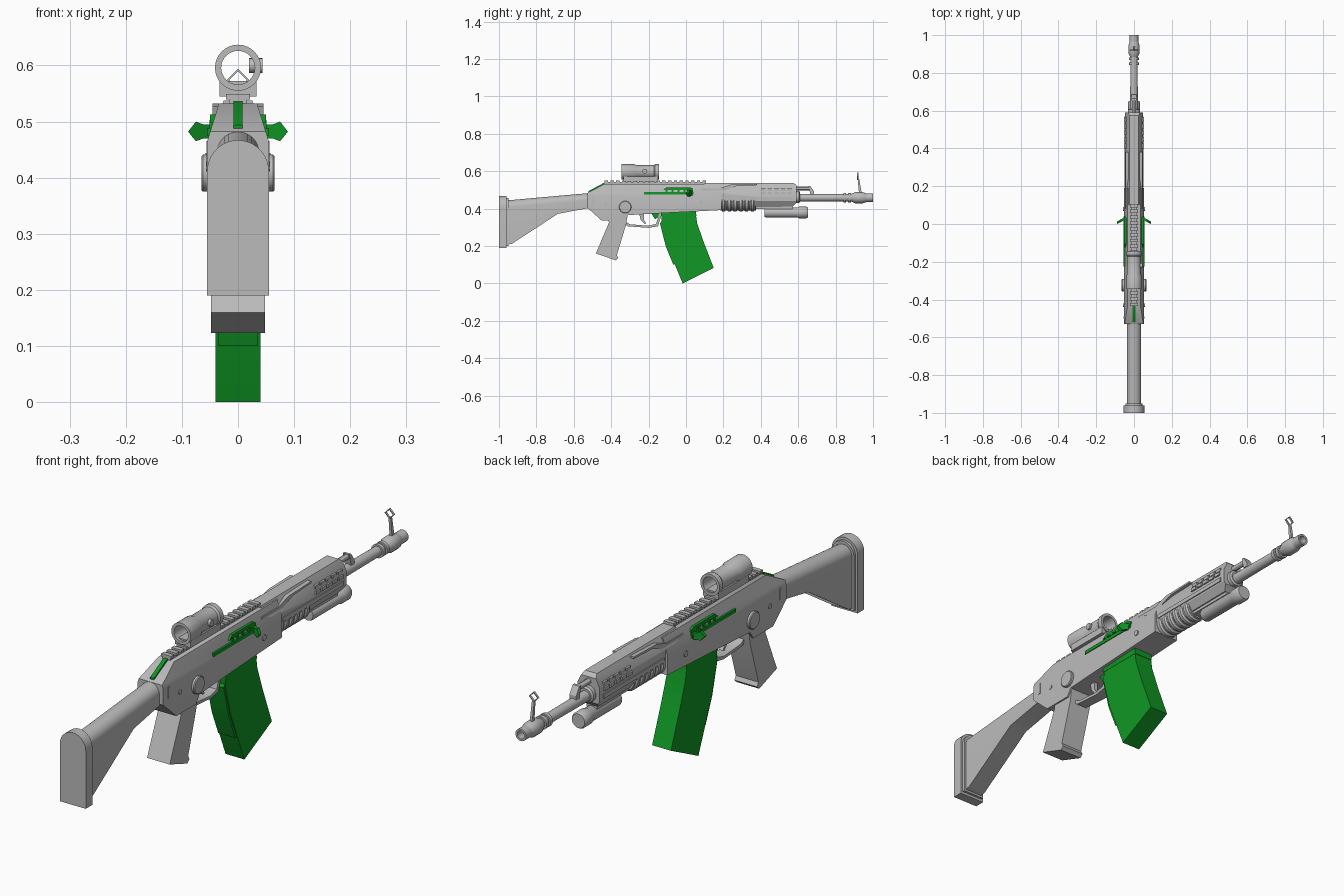
import bpy, bmesh, math
from mathutils import Vector


def material(name, rgb):
    m = bpy.data.materials.new(name)
    m.diffuse_color = (*rgb, 1)
    return m


GREY = material("grey", (0.5, 0.5, 0.5))
GREEN = material("green", (0.005, 0.31, 0.018))


def finish(name, bm, mat=GREY):
    bmesh.ops.recalc_face_normals(bm, faces=bm.faces)
    me = bpy.data.meshes.new(name)
    bm.to_mesh(me)
    bm.free()
    ob = bpy.data.objects.new(name, me)
    bpy.context.collection.objects.link(ob)
    me.materials.append(mat)
    return ob


def loft(name, rings, mat=GREY, closed=False):
    """Skin a list of equal point rings; cap the ends, or join last to first."""
    bm = bmesh.new()
    vs = [[bm.verts.new(p) for p in r] for r in rings]
    n = len(vs[0])
    for k in range(len(vs) if closed else len(vs) - 1):
        a, b = vs[k], vs[(k + 1) % len(vs)]
        for i in range(n):
            j = (i + 1) % n
            bm.faces.new((a[i], a[j], b[j], b[i]))
    if not closed:
        bm.faces.new(vs[0])
        bm.faces.new(vs[-1])
    return finish(name, bm, mat)


def prism(name, pts, x0, x1, mat=GREY):
    """Side profile of (y, z) points, extruded across x."""
    return loft(name, [[(x, y, z) for y, z in pts] for x in (x0, x1)], mat)


def box(name, x0, x1, y0, y1, z0, z1, mat=GREY):
    return prism(name, [(y0, z0), (y1, z0), (y1, z1), (y0, z1)], x0, x1, mat)


def lathe(name, prof, centre, segs=24, axis="y", mat=GREY, closed=False):
    """Revolve (distance, radius) pairs about an axis through centre."""
    rings = []
    for d, r in prof:
        ring = []
        for i in range(segs):
            t = math.tau * i / segs
            u, v = r * math.cos(t), r * math.sin(t)
            off = Vector((u, d, v)) if axis == "y" else Vector((d, u, v))
            ring.append(Vector(centre) + off)
        rings.append(ring)
    return loft(name, rings, mat, closed)


def trim(ob, co, no):
    """Slice away everything beyond a plane and close the cut."""
    bm = bmesh.new()
    bm.from_mesh(ob.data)
    bmesh.ops.bisect_plane(bm, geom=bm.verts[:] + bm.edges[:] + bm.faces[:],
                           plane_co=co, plane_no=no, clear_outer=True)
    bmesh.ops.holes_fill(bm, edges=[e for e in bm.edges if e.is_boundary], sides=0)
    bmesh.ops.recalc_face_normals(bm, faces=bm.faces)
    bm.to_mesh(ob.data)
    bm.free()


def arch(y, w, top, bottom, n=14):
    pts = [(-w, y, bottom), (w, y, bottom)]
    for i in range(n + 1):
        t = math.pi * i / n
        pts.append((w * math.cos(t), y, top - w + w * math.sin(t)))
    return pts


# Stock and butt pad
loft("stock", [arch(-0.965, 0.038, 0.443, 0.205), arch(-0.93, 0.038, 0.446, 0.212),
               arch(-0.685, 0.038, 0.468, 0.372), arch(-0.48, 0.038, 0.486, 0.41)])
loft("butt_pad", [arch(-1.0, 0.055, 0.467, 0.19), arch(-0.96, 0.055, 0.467, 0.19)])
loft("butt_pad_step", [arch(-0.962, 0.046, 0.456, 0.2), arch(-0.95, 0.046, 0.456, 0.2)])

# Receiver with sloping upper flanks
receiver = prism("receiver", [(-0.53, 0.407), (-0.45, 0.335), (-0.33, 0.335), (-0.31, 0.365),
                              (-0.14, 0.375), (0.19, 0.392), (0.19, 0.532), (-0.435, 0.532),
                              (-0.53, 0.482)], -0.054, 0.054)
for s in (-1, 1):
    trim(receiver, (s * 0.054, 0, 0.468), (s * 0.064, 0, 0.02))

# Pistol grip
grip = prism("pistol_grip", [(-0.43, 0.38), (-0.412, 0.325), (-0.482, 0.16), (-0.375, 0.123),
                             (-0.362, 0.135), (-0.37, 0.15), (-0.32, 0.315), (-0.31, 0.38)],
             -0.048, 0.048)

# Trigger guard and triggers
prism("trigger_guard", [(-0.33, 0.32), (-0.31, 0.305), (-0.2, 0.297), (-0.15, 0.305), (-0.125, 0.385),
                        (-0.14, 0.385), (-0.16, 0.318), (-0.2, 0.308), (-0.3, 0.316), (-0.33, 0.335)],
      -0.022, 0.022)
prism("trigger", [(-0.25, 0.37), (-0.225, 0.37), (-0.225, 0.34), (-0.212, 0.32), (-0.222, 0.318),
                  (-0.242, 0.34)], -0.008, 0.008)
prism("magazine_release", [(-0.19, 0.38), (-0.13, 0.38), (-0.14, 0.36), (-0.165, 0.343)],
      -0.014, 0.014, GREEN)

# Curved magazine with a rear spine and slim side seams
prism("magazine", [(-0.13, 0.4), (-0.132, 0.32), (-0.1, 0.2), (-0.018, 0.0), (0.148, 0.083),
                   (0.095, 0.22), (0.06, 0.32), (0.048, 0.4)], -0.04, 0.04, GREEN)
prism("magazine_spine", [(-0.125, 0.34), (-0.139, 0.32), (-0.108, 0.198), (-0.068, 0.1),
                         (-0.055, 0.105), (-0.09, 0.2)], -0.036, 0.036, GREEN)
prism("magazine_collar", [(-0.134, 0.385), (-0.134, 0.36), (0.056, 0.36), (0.052, 0.39)],
      -0.041, 0.041, GREEN)

# Upper handguard
handguard = prism("handguard", [(0.18, 0.408), (0.57, 0.41), (0.59, 0.43), (0.59, 0.525),
                                (0.575, 0.538), (0.1, 0.538), (0.1, 0.5), (0.18, 0.48)],
                  -0.047, 0.047)
for s in (-1, 1):
    trim(handguard, (s * 0.047, 0, 0.493), (s * 0.045, 0, 0.022))
    trim(handguard, (s * 0.047, 0, 0.44), (s * 0.03, 0, -0.02))

# Lower ribbed grip
lathe("foregrip_core", [(0.185, 0.043), (0.375, 0.043)], (0, 0, 0.434))
for i in range(6):
    y = 0.188 + i * 0.031
    lathe("foregrip_rib", [(y, 0.044), (y + 0.006, 0.05), (y + 0.019, 0.05), (y + 0.025, 0.044)],
          (0, 0, 0.434))
box("lower_rail", -0.022, 0.022, 0.37, 0.57, 0.398, 0.42)

# Details that occur on both sides
for s in (-1, 1):
    # pivot disc and pins
    lathe("pivot_disc", [(s * 0.05, 0.033), (s * 0.062, 0.033), (s * 0.065, 0.03)],
          (0, -0.325, 0.408), 24, "x")
    lathe("receiver_pin", [(s * 0.05, 0.011), (s * 0.058, 0.011)], (0, 0.08, 0.433), 16, "x")
    lathe("rear_pin", [(s * 0.05, 0.009), (s * 0.057, 0.009)], (0, -0.43, 0.42), 12, "x")
    box("receiver_rib", s * 0.05, s * 0.056, -0.5, -0.49, 0.42, 0.465)
    # handguard vents in two rows
    for i in range(5):
        y = 0.4 + i * 0.035
        box("vent_lower", s * 0.04, s * 0.053, y, y + 0.026, 0.475, 0.488)
        box("vent_upper", s * 0.03, s * 0.048, y, y + 0.026, 0.494, 0.507)
    # tapered cheek panel
    prism("cheek_panel", [(0.08, 0.5), (0.12, 0.49), (0.2, 0.493), (0.27, 0.52), (0.38, 0.525),
                          (0.38, 0.532), (0.24, 0.528), (0.18, 0.508), (0.08, 0.508)],
          s * 0.025, s * 0.045)
    # side heat shield
    box("side_strip", s * 0.04, s * 0.051, 0.2, 0.57, 0.446, 0.462)
    # green bolt cover with notches
    box("bolt_slide", s * 0.035, s * 0.055, -0.225, 0.04, 0.475, 0.489, GREEN)
    prism("bolt_cover", [(-0.125, 0.498), (-0.105, 0.513), (0.025, 0.513), (0.038, 0.505),
                         (0.038, 0.47), (0.01, 0.47), (0.005, 0.5)], s * 0.03, s * 0.05, GREEN)
    for i in range(4):
        y = -0.11 + i * 0.032
        box("bolt_tooth", s * 0.03, s * 0.051, y, y + 0.012, 0.485, 0.503, GREEN)
    # swept charging handle
    outline = [(0.04, 0.47), (0.062, 0.47), (0.075, 0.465), (0.089, 0.482),
               (0.075, 0.5), (0.062, 0.495), (0.04, 0.495)]
    loft("charging_handle", [[(s * x, 0.03 - 0.55 * (x - 0.045) + d, z) for x, z in outline]
                             for d in (-0.006, 0.008)], GREEN)

# Green strip down the rear slope
prism("rear_strip", [(-0.52, 0.48), (-0.437, 0.525), (-0.43, 0.536), (-0.442, 0.536), (-0.52, 0.494)],
      -0.008, 0.008, GREEN)

# Top rail with teeth
box("top_rail", -0.016, 0.016, -0.435, 0.105, 0.53, 0.541)
for i in range(18):
    y = -0.435 + i * 0.0308
    box("rail_tooth", -0.021, 0.021, y, y + 0.018, 0.539, 0.549)

# Hollow optic on its mount
prism("optic_mount", [(-0.335, 0.545), (-0.15, 0.545), (-0.15, 0.572), (-0.335, 0.572)], -0.033, 0.033)
lathe("optic_tube", [(-0.345, 0.041), (-0.275, 0.041), (-0.265, 0.036), (-0.172, 0.036),
                     (-0.165, 0.041), (-0.145, 0.041), (-0.145, 0.03), (-0.345, 0.03)],
      (0, 0, 0.596), 32, closed=True)
lathe("optic_dial", [(0.02, 0.013), (0.044, 0.013)], (0, -0.22, 0.6), 16, "x")

# Barrel, gas tube and muzzle
lathe("barrel", [(0.55, 0.021), (0.86, 0.019), (0.9, 0.019)], (0, 0, 0.458))
lathe("barrel_collar", [(0.57, 0.032), (0.605, 0.032), (0.61, 0.025)], (0, 0, 0.462))
for y in (0.842, 0.867):
    lathe("barrel_ring", [(y, 0.026), (y + 0.014, 0.026)], (0, 0, 0.458), 16)
lathe("muzzle_block", [(0.885, 0.021), (0.905, 0.03), (0.945, 0.03), (0.968, 0.022)], (0, 0, 0.458), 12)
lathe("muzzle", [(0.96, 0.023), (1.0, 0.023), (1.0, 0.015), (0.96, 0.015)], (0, 0, 0.458), 20, closed=True)
lathe("gas_tube", [(0.57, 0.011), (0.665, 0.011)], (0, 0, 0.508), 12)
prism("gas_block", [(0.655, 0.52), (0.665, 0.52), (0.685, 0.49), (0.685, 0.475), (0.665, 0.475)],
      -0.014, 0.014)

# Front sight post with open diamond
prism("sight_post", [(0.925, 0.48), (0.94, 0.48), (0.926, 0.558), (0.918, 0.558)], -0.005, 0.005)
lathe("sight_diamond", [(0.915, 0.02), (0.923, 0.02), (0.923, 0.0155), (0.915, 0.0155)],
      (0, 0, 0.574), 4, closed=True)

# Under-barrel lamp
lathe("lamp_body", [(0.42, 0.024), (0.428, 0.027), (0.595, 0.027), (0.605, 0.031), (0.645, 0.031),
                    (0.652, 0.027)], (0, 0, 0.379), 24)
box("lamp_mount", -0.018, 0.018, 0.44, 0.56, 0.385, 0.415)

# Smooth round surfaces, keep edges crisp
bpy.ops.object.select_all(action="SELECT")
bpy.context.view_layer.objects.active = grip
bpy.ops.object.shade_smooth_by_angle(angle=math.radians(30))
